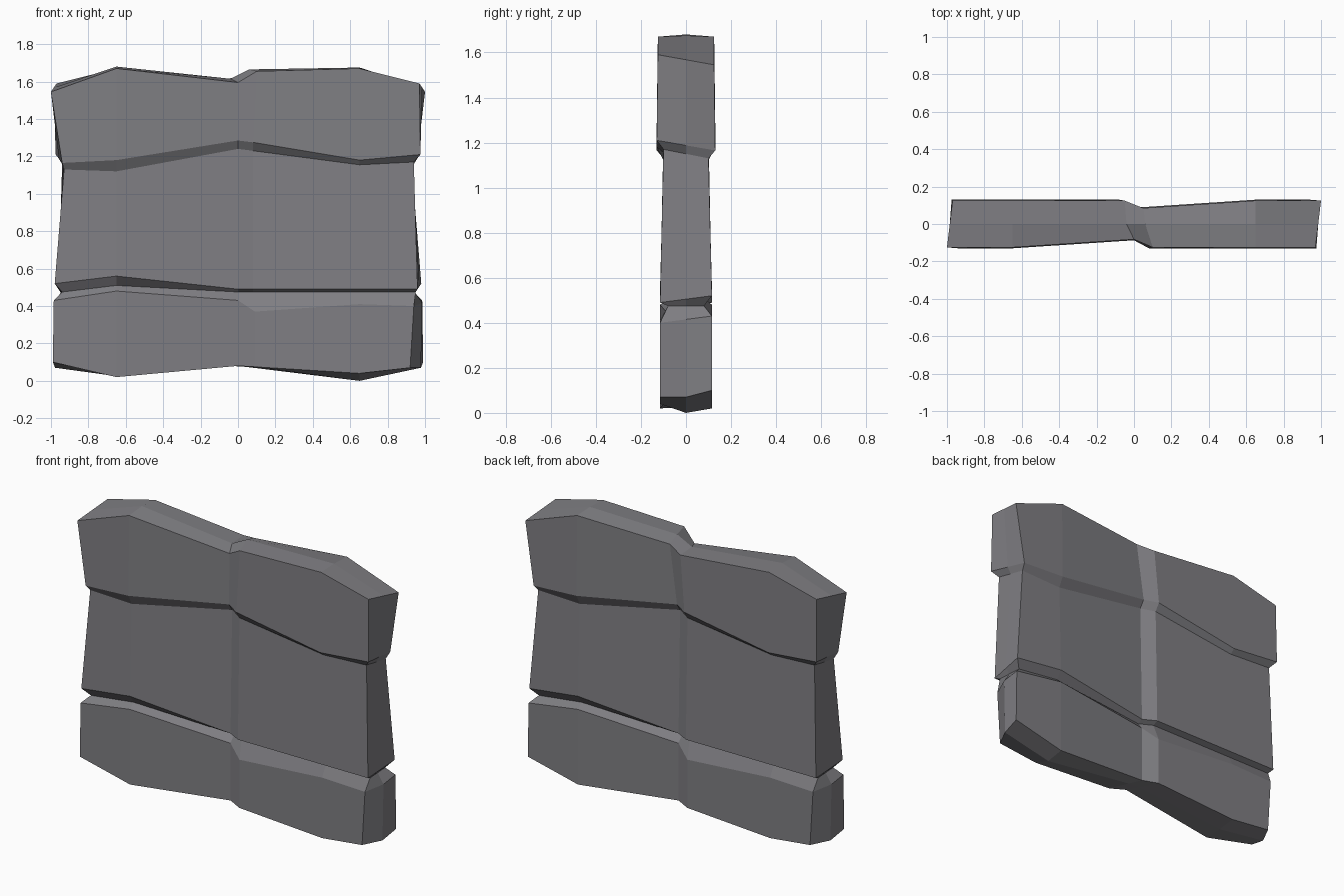
import bpy, bmesh

if "Cube" in bpy.data.objects:
    bpy.data.objects.remove(bpy.data.objects["Cube"])

# Front outline of each course from bottom to top: half depth, then (x, z) at six stations
ROWS = [
    (.115, [(-.99, .10), (-.65, .02), (0, .08), (.09, .075), (.65, .04), (.92, .07)]),
    (.115, [(-.985, .43), (-.65, .48), (0, .43), (.09, .37), (.65, .41), (.94, .40)]),
    (.080, [(-.94, .475), (-.65, .51), (0, .475), (.08, .475), (.65, .475), (.95, .475)]),
    (.115, [(-.98, .52), (-.65, .56), (0, .49), (.08, .49), (.65, .49), (.96, .49)]),
    (.100, [(-.93, 1.13), (-.65, 1.12), (0, 1.24), (.08, 1.23), (.65, 1.155), (.94, 1.17)]),
    (.130, [(-.94, 1.165), (-.65, 1.18), (0, 1.285), (.08, 1.275), (.65, 1.18), (.975, 1.21)]),
    (.125, [(-1, 1.545), (-.65, 1.67), (0, 1.595), (.10, 1.655), (.65, 1.67), (.97, 1.59)]),
]
LAST = len(ROWS) - 1

stone = bpy.data.materials.new("grey stone")
stone.diffuse_color = (.215, .212, .228, 1)
stone.use_nodes = True
stone.node_tree.nodes["Principled BSDF"].inputs["Base Color"].default_value = stone.diffuse_color

bm = bmesh.new()
rings = []
for r, (d, pts) in enumerate(ROWS):
    # The face steps back at the centre; the back is the front turned half round
    front = [(x, -(d - .043) if i == 2 else -d, z) for i, (x, z) in enumerate(pts)]
    back = [(-x, -y, z) for x, y, z in reversed(front)]
    if r == LAST:
        back[2], back[3] = (-.05, .125, 1.615), (.05, .085, 1.64)
    ends = []
    for i in (0, 5):
        x, z = [(front[i][k] + back[i][k]) / 2 for k in (0, 2)]
        if r == 0:
            x, z = (.978 if i else -.978), .07
        elif r == 1:
            x = .985 if i else -.985
        ends.append((x, 0, z))
    f = [bm.verts.new(p) for p in front]
    b = [bm.verts.new(p) for p in back]
    e = [bm.verts.new(p) for p in ends]
    rings.append((f, b, e))

# Walls between neighbouring courses
for (f0, b0, e0), (f1, b1, e1) in zip(rings, rings[1:]):
    lo = f0 + [e0[1]] + b0[::-1] + [e0[0]]
    hi = f1 + [e1[1]] + b1[::-1] + [e1[0]]
    n = len(lo)
    for i in range(n):
        j = (i + 1) % n
        bm.faces.new((lo[i], lo[j], hi[j], hi[i]))

# Underside and top, ridged along the middle
def cap(ring, mids):
    f, b, e = ring
    m = [e[0]] + [bm.verts.new((x, 0, z)) for x, z in mids] + [e[1]]
    for i in range(5):
        bm.faces.new((f[i], f[i + 1], m[i + 1], m[i]))
        bm.faces.new((m[i], m[i + 1], b[i + 1], b[i]))

cap(rings[0], [(-.65, .025), (-.04, .08), (.04, .075), (.65, .0)])
cap(rings[-1], [(-.65, 1.68), (-.04, 1.615), (.06, 1.665), (.65, 1.675)])

bmesh.ops.recalc_face_normals(bm, faces=bm.faces)
mesh = bpy.data.meshes.new("stone_wall")
bm.to_mesh(mesh)
bm.free()
mesh.materials.append(stone)
wall = bpy.data.objects.new("stone_wall", mesh)
bpy.context.collection.objects.link(wall)
